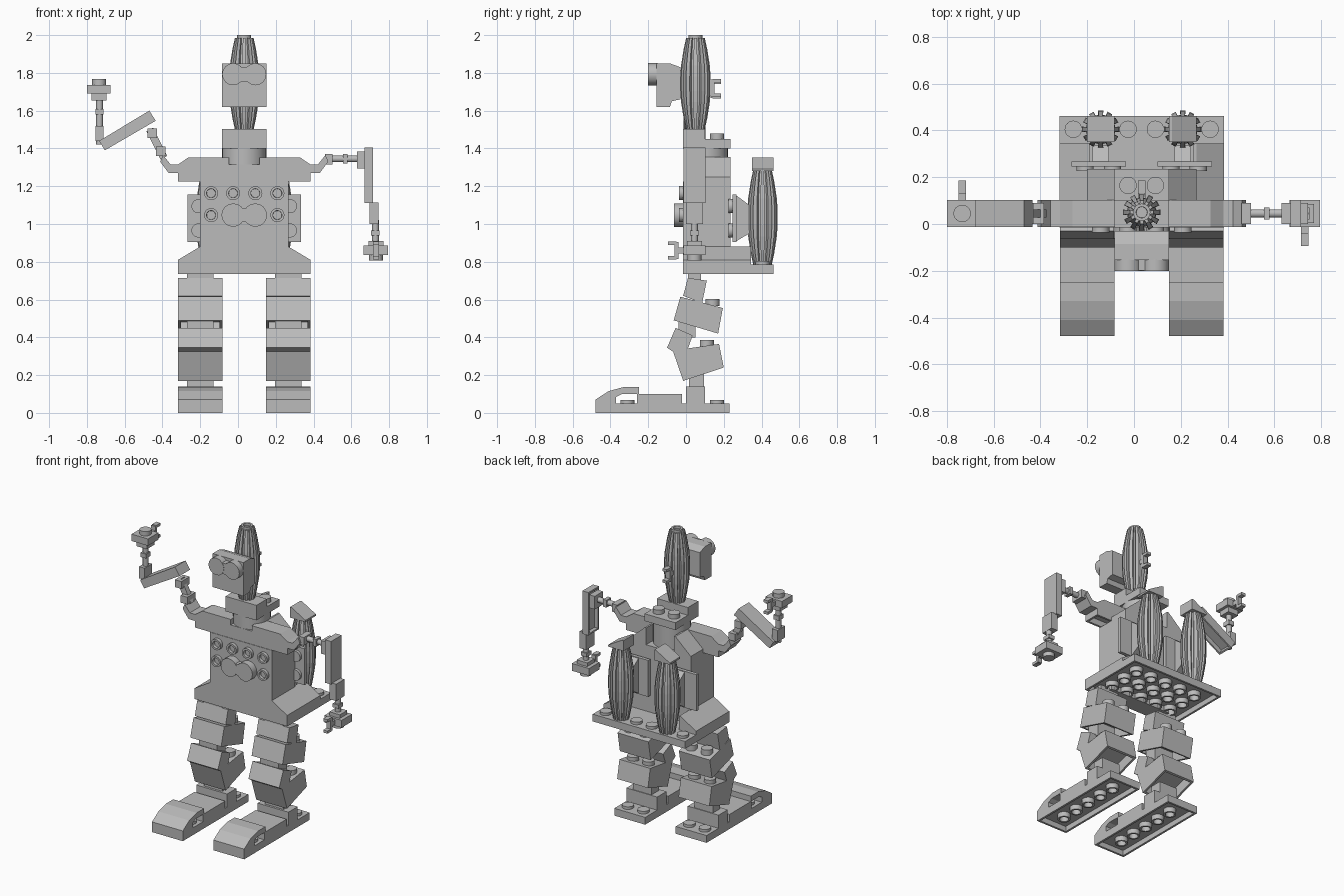
import bpy, bmesh, math
from mathutils import Vector, Matrix

cube = bpy.data.objects.get("Cube")
if cube:
    bpy.data.objects.remove(cube)

grey = bpy.data.materials.new("plain grey")
grey.use_nodes = True
grey.diffuse_color = (0.5, 0.5, 0.5, 1)
grey.node_tree.nodes["Principled BSDF"].inputs["Base Color"].default_value = grey.diffuse_color

MID = 0.033      # body centre line
S = 0.117        # one stud pitch
AXES = {"x": Vector((1, 0, 0)), "y": Vector((0, 1, 0)), "z": Vector((0, 0, 1))}


def finish(name, bm, smooth=False):
    bmesh.ops.recalc_face_normals(bm, faces=bm.faces)
    mesh = bpy.data.meshes.new(name)
    bm.to_mesh(mesh)
    bm.free()
    mesh.materials.append(grey)
    ob = bpy.data.objects.new(name, mesh)
    bpy.context.collection.objects.link(ob)
    if smooth:
        bpy.ops.object.select_all(action="DESELECT")
        ob.select_set(True)
        bpy.context.view_layer.objects.active = ob
        bpy.ops.object.shade_smooth_by_angle(angle=math.radians(35))
    return ob


def recess(bm, direction, wall, depth):
    """Sink the face that looks most along direction."""
    bmesh.ops.recalc_face_normals(bm, faces=bm.faces)
    face = max(bm.faces, key=lambda f: f.normal.dot(direction))
    bmesh.ops.inset_individual(bm, faces=[face], thickness=wall)
    bmesh.ops.inset_individual(bm, faces=[face], thickness=0.001, depth=-depth)


def prism(name, pts, lo, hi, axis="x", hollow=None, wall=0.02, depth=0.04):
    """Extrude a (y,z) outline along x, or an (x,z) outline along y."""
    bm = bmesh.new()
    place = (lambda p, t: (t, p[0], p[1])) if axis == "x" else (lambda p, t: (p[0], t, p[1]))
    a = [bm.verts.new(place(p, lo)) for p in pts]
    b = [bm.verts.new(place(p, hi)) for p in pts]
    bm.faces.new(a)
    bm.faces.new(b[::-1])
    n = len(pts)
    for i in range(n):
        j = (i + 1) % n
        bm.faces.new((a[i], a[j], b[j], b[i]))
    if hollow:
        recess(bm, Vector(hollow), wall, depth)
    return finish(name, bm)


def box(name, x, y, z, **kw):
    return prism(name, [(y[0], z[0]), (y[1], z[0]), (y[1], z[1]), (y[0], z[1])], x[0], x[1], **kw)


def cyl(name, start, r, length, axis="z", bore=0.0, sides=24):
    """Cylinder from start along an axis; bore sinks a hole in its far end."""
    d = AXES[axis] * (1 if length > 0 else -1)
    h = abs(length)
    bm = bmesh.new()
    bmesh.ops.create_cone(bm, cap_ends=True, segments=sides, radius1=r, radius2=r, depth=h)
    if bore:
        recess(bm, AXES["z"], r - bore, h * 0.9)
    turn = AXES["z"].rotation_difference(d).to_matrix().to_4x4()
    bm.transform(Matrix.Translation(Vector(start) + d * h / 2) @ turn)
    return finish(name, bm, True)


def ribbed_barrel(name, x, y, z0, z1, ribs=12):
    profile = [(0, 0.05), (0.12, 0.063), (0.3, 0.077), (0.42, 0.081),
               (0.58, 0.081), (0.7, 0.077), (0.88, 0.063), (1, 0.05)]
    bm = bmesh.new()
    rings = []
    for t, r in profile:
        ring = []
        for i in range(ribs):
            for off, k in ((-0.27, 1), (0.27, 1), (0.32, 0.78), (0.68, 0.78)):
                a = (i + off) * math.tau / ribs
                ring.append(bm.verts.new((x + r * k * math.cos(a), y + r * k * math.sin(a), z0 + t * (z1 - z0))))
        rings.append(ring)
    n = len(rings[0])
    for lower, upper in zip(rings, rings[1:]):
        for i in range(n):
            j = (i + 1) % n
            bm.faces.new((lower[i], lower[j], upper[j], upper[i]))
    bm.faces.new(rings[0])
    bm.faces.new(rings[-1])
    finish(name, bm)


def clip(name, x, y, z, sign):
    """Small open claw reaching along y."""
    ys = lambda a, b: sorted((y + sign * a, y + sign * b))
    box(name + "_stem", (x - 0.016, x + 0.016), ys(0, 0.04), (z - 0.015, z + 0.015))
    box(name + "_palm", (x - 0.016, x + 0.016), ys(0.03, 0.05), (z - 0.045, z + 0.045))
    for s in (-1, 1):
        zs = sorted((z + s * 0.03, z + s * 0.048))
        box(name + "_finger", (x - 0.016, x + 0.016), ys(0.04, 0.085), zs)


# Legs and feet
for side, sx in (("right", -1), ("left", 1)):
    c = MID + sx * 2 * S - sx * 0.001
    w = (c - S, c + S)
    box(side + "_foot_base", w, (-0.48, 0.23), (0, 0.05), hollow=(0, 0, -1), depth=0.035)
    for i in range(5):
        cyl(side + "_foot_tube", (c, -0.36 + i * S, 0.04), 0.04, -0.038, bore=0.028)
    prism(side + "_toe", [(-0.48, 0.05), (-0.48, 0.07), (-0.41, 0.115), (-0.33, 0.137), (-0.25, 0.137),
                          (-0.25, 0.1), (-0.34, 0.1), (-0.37, 0.085), (-0.37, 0.05)], *w)
    box(side + "_foot_top", w, (-0.26, -0.02), (0.05, 0.1))
    for s in (-1, 1):
        cyl(side + "_toe_stud", (c + s * S / 2, -0.31, 0.05), 0.037, 0.018)
        cyl(side + "_heel_stud", (c + s * S / 2, 0.165, 0.05), 0.037, 0.018)
        cyl(side + "_shin_stud", (c + s * S / 2, 0.11, 0.345), 0.037, 0.04)
        cyl(side + "_thigh_stud", (c + s * S / 2, 0.14, 0.565), 0.037, 0.038)
    box(side + "_ankle", w, (0, 0.1), (0.05, 0.14))
    box(side + "_ankle_hinge", (c - 0.07, c + 0.07), (0.015, 0.095), (0.13, 0.22))
    prism(side + "_shin", [(-0.07, 0.33), (0.175, 0.365), (0.2, 0.24), (-0.015, 0.17)], *w,
          hollow=(0, 0.3, -1), depth=0.07)
    prism(side + "_knee", [(-0.1, 0.345), (-0.055, 0.45), (0.035, 0.41), (0.01, 0.34), (-0.07, 0.325)], *w)
    box(side + "_knee_hinge", (c - 0.07, c + 0.07), (-0.04, 0.05), (0.4, 0.5))
    prism(side + "_thigh", [(-0.03, 0.615), (0.195, 0.555), (0.17, 0.42), (-0.065, 0.49)], *w,
          hollow=(0, -0.3, -1), depth=0.06)
    prism(side + "_hip", [(-0.015, 0.62), (0.01, 0.715), (0.11, 0.7), (0.085, 0.58)], *w)
    cyl(side + "_hip_pin", (c - 0.07, 0.045, 0.7), 0.035, 0.14, "x")
    box(side + "_hip_hinge", (c - 0.07, c + 0.07), (0.01, 0.08), (0.69, 0.75))

# Pelvis plate, hollow below with a grid of tubes
box("pelvis_plate", (MID - 3 * S, MID + 3 * S), (-0.015, 0.463), (0.735, 0.785), hollow=(0, 0, -1), depth=0.035)
for i in range(5):
    for j in range(3):
        cyl("pelvis_tube", (MID + (i - 2) * S, 0.224 + (j - 1) * S, 0.775), 0.042, -0.038, bore=0.03)
for x in (-2.5, -0.5, 0.5, 2.5):
    cyl("pelvis_stud", (MID + x * S, 0.405, 0.785), 0.037, 0.018)

# Torso
box("torso_front", (MID - 2 * S, MID + 2 * S), (-0.015, 0.1), (0.735, 1.225))
box("torso_back", (MID - 2 * S, MID + 2 * S), (0.1, 0.235), (0.785, 1.24))
for i in range(4):
    cyl("chest_stud", (MID + (i - 1.5) * S, -0.015, 1.163), 0.037, -0.022, "y", bore=0.024)
for s in (-1.5, 1.5):
    cyl("chest_stud_low", (MID + s * S, -0.015, 1.047), 0.037, -0.022, "y", bore=0.024)
for s in (-0.5, 0.5):
    cyl("belly_disc", (MID + s * S, -0.015, 1.047), 0.062, -0.048, "y", sides=16)
box("belly_joint", (MID - 0.03, MID + 0.03), (-0.06, -0.015), (1.01, 1.085))

# Side slopes, back plates, boosters
for side, s in (("right", -1), ("left", 1)):
    X = lambda v: MID + s * v * S
    prism(side + "_skirt_slope", [(X(1.9), 0.785), (X(3), 0.785), (X(3), 0.81), (X(2), 0.88), (X(1.9), 0.88)],
          -0.015, 0.345, axis="y")
    prism(side + "_shoulder_slope", [(X(0.9), 1.22), (X(2), 1.22), (X(2), 1.25), (X(1), 1.355), (X(0.9), 1.355)],
          0.1, 0.235, axis="y")
    box(side + "_back_plate", sorted((X(0.57), X(2.57))), (0.245, 0.268), (0.905, 1.155))
    for j in (-0.5, 0.5):
        for k in (-0.5, 0.5):
            cyl(side + "_back_stud", (X(1.57 + j), 0.246, 1.03 + 1.1 * k * S), 0.037, -0.02, "y")
    prism(side + "_back_bracket", [(0.268, 0.91), (0.268, 1.15), (0.335, 1.1), (0.335, 0.95)],
          X(1.5) - 0.035, X(1.5) + 0.035)
    ribbed_barrel(side + "_booster", X(1.5), 0.405, 0.785, 1.285)
    prism(side + "_booster_cap", [(X(1), 1.28), (X(2), 1.28), (X(2), 1.292), (X(1.1), 1.352), (X(1), 1.352)],
          0.35, 0.463, axis="y")

# Neck and head
cyl("neck_drum", (MID, 0.105, 1.225), S, 0.18, sides=32)
box("neck_plate", (MID - S, MID + S), (-0.015, 0.235), (1.4, 1.45))
box("collar_plate", (MID - S, MID + S), (-0.015, 0.1), (1.45, 1.503))
for s in (-0.5, 0.5):
    cyl("neck_stud", (MID + s * S, 0.165, 1.45), 0.037, 0.03)
ribbed_barrel("head_barrel", MID, 0.05, 1.5, 1.985)
cyl("head_top_stud", (MID, 0.05, 1.98), 0.037, 0.02, bore=0.024)
prism("face_block", [(-0.155, 1.62), (-0.155, 1.85), (-0.085, 1.85), (-0.03, 1.83), (-0.03, 1.66),
                     (-0.075, 1.65), (-0.085, 1.62)], MID - S, MID + S)
for s in (-0.5, 0.5):
    cyl("eye_disc", (MID + s * S, -0.15, 1.793), 0.0585, -0.05, "y", sides=16)
box("eye_joint", (MID - 0.03, MID + 0.03), (-0.198, -0.15), (1.755, 1.83))
clip("head_clip", MID, 0.1, 1.72, 1)

# Shoulder beam
Y = (-0.012, 0.102)
box("shoulder_beam", (MID - 3 * S, MID + 3 * S), Y, (1.225, 1.315), hollow=(0, 0, -1))
for s in (-1, 1):
    X = lambda v: MID + s * v
    prism("shoulder_tile", [(X(0.08), 1.315), (X(0.35), 1.315), (X(0.295), 1.353), (X(0.08), 1.353)], *Y, axis="y")
    prism("shoulder_end", [(X(0.33), 1.27), (X(0.4), 1.27), (X(0.445), 1.33), (X(0.43), 1.365),
                           (X(0.39), 1.315), (X(0.33), 1.315)], *Y, axis="y")

# Raised right arm
MY = 0.045
prism("right_upper_link", [(-0.41, 1.34), (-0.375, 1.36), (-0.45, 1.51), (-0.485, 1.49)], MY - 0.018, MY + 0.018, axis="y")
for x, z in ((-0.41, 1.385), (-0.455, 1.48)):
    box("right_link_knuckle", (x - 0.025, x + 0.025), (0, 0.09), (z - 0.025, z + 0.025))
prism("right_forearm", [(-0.735, 1.44), (-0.47, 1.6), (-0.435, 1.547), (-0.705, 1.39)], *Y, axis="y",
      hollow=(0.5, 0, -0.85), wall=0.015, depth=0.03)
cyl("right_wrist_rod", (-0.733, MY, 1.42), 0.018, 0.25)
box("right_wrist_hinge", (-0.755, -0.712), (0.005, 0.085), (1.44, 1.52))
box("right_wrist_collar", (-0.755, -0.712), (0.02, 0.07), (1.58, 1.61))
box("right_hand_base", (-0.775, -0.695), (0.005, 0.085), (1.655, 1.69))
box("right_hand", (-0.8, -0.675), Y, (1.69, 1.737))
cyl("right_hand_stud", (-0.735, MY, 1.737), 0.037, 0.03)
clip("right_claw", -0.735, 0.1, 1.712, 1)

# Lowered left arm
box("left_shoulder_hinge", (0.46, 0.5), (0, 0.09), (1.315, 1.37))
cyl("left_upper_rod", (0.48, MY, 1.345), 0.018, 0.17, "x")
box("left_upper_collar", (0.555, 0.58), (0.02, 0.07), (1.32, 1.37))
box("left_elbow_hinge", (0.63, 0.672), (0, 0.09), (1.295, 1.385))
box("left_forearm", (0.67, 0.715), Y, (1.11, 1.405), hollow=(-1, 0, 0), wall=0.015, depth=0.025)
box("left_wrist_hinge", (0.695, 0.745), (0.0, 0.09), (1.0, 1.115))
cyl("left_wrist_rod", (0.728, MY, 0.88), 0.018, 0.14)
box("left_wrist_collar", (0.705, 0.75), (0.02, 0.07), (0.94, 0.965))
box("left_hand_base", (0.69, 0.77), (0.005, 0.085), (0.88, 0.91))
box("left_hand", (0.665, 0.795), Y, (0.835, 0.885))
cyl("left_hand_stud", (0.73, MY, 0.835), 0.037, -0.028)
clip("left_claw", 0.73, -0.01, 0.86, -1)
